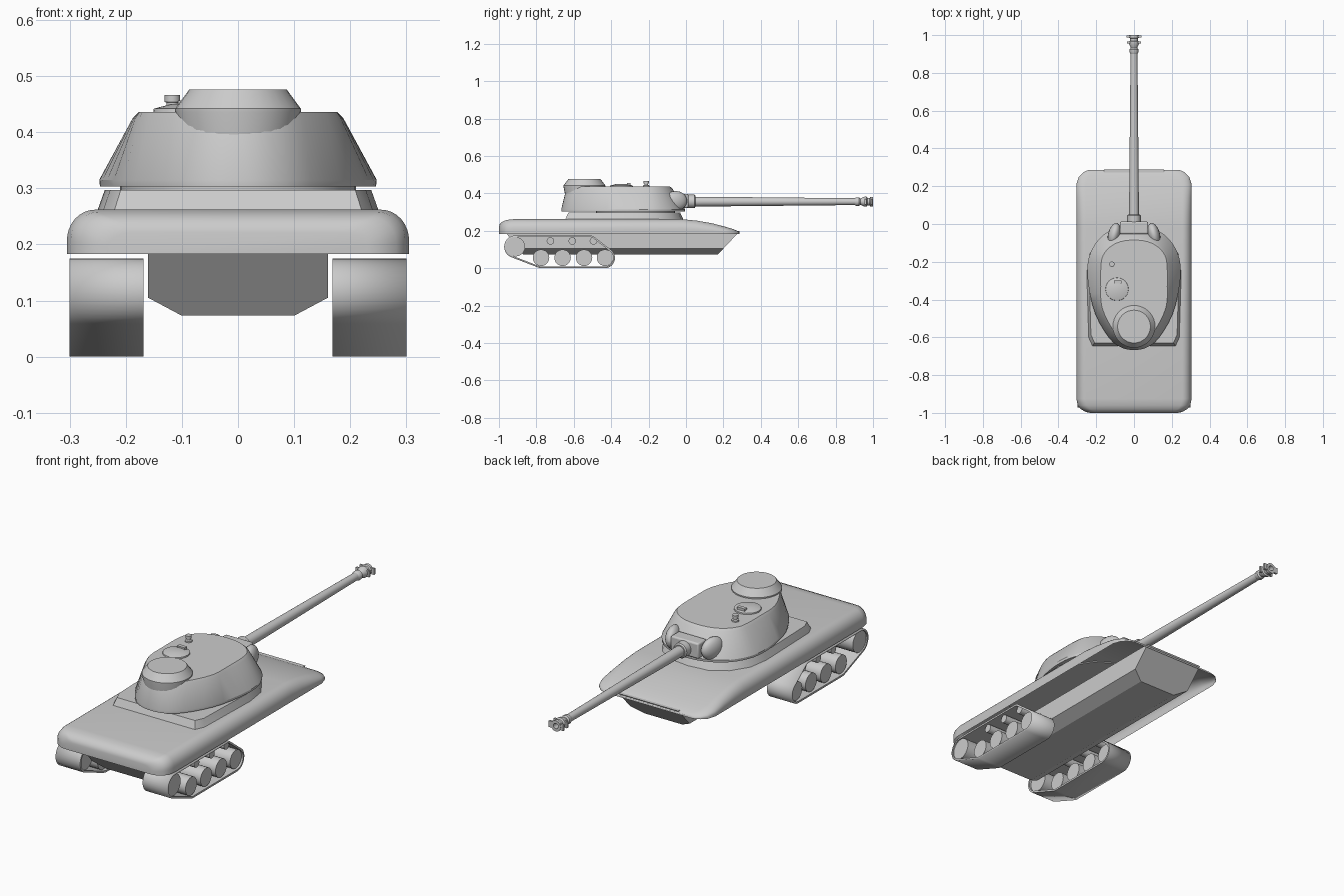
import bpy, math
from mathutils import Vector, Matrix
from mathutils.geometry import convex_hull_2d
import bmesh

if "Cube" in bpy.data.objects:
    bpy.data.objects.remove(bpy.data.objects["Cube"])


def make(name, verts, faces, angle=35):
    me = bpy.data.meshes.new(name)
    bm = bmesh.new()
    vs = [bm.verts.new(v) for v in verts]
    for f in faces:
        bm.faces.new([vs[i] for i in f])
    bmesh.ops.recalc_face_normals(bm, faces=bm.faces)
    bm.to_mesh(me)
    bm.free()
    ob = bpy.data.objects.new(name, me)
    bpy.context.collection.objects.link(ob)
    bpy.ops.object.select_all(action='DESELECT')
    ob.select_set(True)
    bpy.context.view_layer.objects.active = ob
    bpy.ops.object.shade_smooth_by_angle(angle=math.radians(angle))
    return ob


def loft(name, rings, closed=True, caps=True, angle=35):
    n = len(rings[0])
    faces = []
    for k in range(len(rings) - 1):
        for i in range(n if closed else n - 1):
            j = (i + 1) % n
            faces.append((k*n + i, k*n + j, k*n + n + j, k*n + n + i))
    if caps:
        faces += [tuple(range(n)), tuple(range((len(rings) - 1)*n, len(rings)*n))]
    return make(name, [p for r in rings for p in r], faces, angle)


def lathe(name, profile, loc, axis='Z', n=24):
    rot = {'Z': Matrix(), 'Y': Matrix.Rotation(-math.pi/2, 4, 'X'),
           'X': Matrix.Rotation(math.pi/2, 4, 'Y')}[axis]
    rings = [[rot @ Vector((r*math.cos(2*math.pi*i/n), r*math.sin(2*math.pi*i/n), h)) + Vector(loc)
              for i in range(n)] for r, h in profile]
    return loft(name, rings)


def box(name, loc, size, bevel=0.0):
    x, y, z = (s/2 for s in size)
    base = [(-x, -y), (x, -y), (x, y), (-x, y)]
    ob = loft(name, [[(a, b, h) for a, b in base] for h in (-z, z)])
    ob.location = loc
    if bevel:
        m = ob.modifiers.new("bevel", 'BEVEL')
        m.width, m.segments = bevel, 3
    return ob


def smooth(half, steps=3):
    """Closed mirrored outline through half-profile points (Catmull-Rom)."""
    pts = [Vector(p) for p in half + [(-x, y) for x, y in reversed(half[1:-1])]]
    out, n = [], len(pts)
    for i in range(n):
        a, b, c, d = (pts[(i + k) % n] for k in (-1, 0, 1, 2))
        for s in range(steps):
            t = s/steps
            out.append(0.5*(2*b + (c - a)*t + (2*a - 5*b + 4*c - d)*t*t + (3*b - a - 3*c + d)*t**3))
    return out


# Upper hull shell: rounded sections along y, open underneath
stations = [(-1.0, .232, .222), (-.995, .255, .238), (-.98, .282, .25), (-.96, .298, .258),
            (-.925, .305, .262), (-.02, .305, .262), (.06, .305, .254), (.14, .305, .24),
            (.21, .305, .222), (.25, .292, .21), (.272, .27, .201), (.283, .25, .195), (.287, .232, .19)]
rings = []
for y, w, top in stations:
    h = top - .183
    side = [(w - .05*(1 - math.cos(a)), .183 + h*(.3 + .7*math.sin(a)))
            for a in (i*math.pi/16 for i in range(9))]
    side = [(w, .183)] + side
    rings.append([(x, y, z) for x, z in side] + [(-x, y, z) for x, z in reversed(side)])
loft("upper_hull", rings, closed=False)

# Lower hull: chamfered tub with raked ends
tub = [(-.16, .2), (-.16, .105), (-.1, .073), (.1, .073), (.16, .105), (.16, .2)]
loft("lower_hull", [[(x, -.87 - (z - .073)*.8, z) for x, z in tub],
                    [(x, .17 + (z - .073)*.94, z) for x, z in tub]], angle=15)

# Tracks, wheels, rollers
wheels = [(-.775, .056), (-.66, .056), (-.545, .056), (-.433, .056)]
belt = [(-.912, .115, .06), (-.51, .145, .03), (-.435, .055, .055), (-.77, .055, .055)]
samples = [(Vector((y, z)), r, Vector((math.cos(a), math.sin(a))))
           for y, z, r in belt for a in (k*math.pi/18 for k in range(36))]
hull = convex_hull_2d([c + d*r for c, r, d in samples])
for s, side in ((1, "right"), (-1, "left")):
    outer = [samples[i][0] + samples[i][2]*samples[i][1] for i in hull]
    inner = [samples[i][0] + samples[i][2]*(samples[i][1] - .009) for i in hull]
    loop = [(outer, .3), (outer, .168), (inner, .168), (inner, .3), (outer, .3)]
    track = loft(side + "_track", [[(s*x, p.x, p.y) for p in o] for o, x in loop], caps=False)
    bm = bmesh.new()
    bm.from_mesh(track.data)
    bmesh.ops.remove_doubles(bm, verts=bm.verts, dist=1e-5)
    bmesh.ops.recalc_face_normals(bm, faces=bm.faces)
    bm.to_mesh(track.data)
    bm.free()
    for i, (y, z) in enumerate(wheels):
        lathe(f"{side}_wheel_{i}", [(.044, -.055), (.044, .055)], (s*.236, y, z), 'X')
    lathe(side + "_drive_wheel", [(.052, -.058), (.052, .058)], (s*.236, -.912, .115), 'X')
    for i, y in enumerate((-.725, -.608, -.495)):
        lathe(f"{side}_return_roller_{i}", [(.02, -.05), (.02, .05)], (s*.236, y, .146), 'X', 16)

# Turret base plate and ring
half = [(0, -.015), (.1, -.025), (.18, -.075), (.235, -.16), (.25, -.26), (.24, -.6), (.22, -.645), (0, -.645)]
plate = half + [(-x, y) for x, y in reversed(half[1:-1])]
loft("turret_plate", [[(x*k, -.33 + (y + .33)*k, z) for x, y in plate]
                      for k, z in ((1.01, .255), (.95, .297))])
lathe("turret_ring", [(.21, .28), (.21, .32)], (0, -.27, 0), n=40)

# Turret body blended from floor outline to roof outline
low = smooth([(0, -.005), (.085, -.018), (.165, -.06), (.22, -.13), (.245, -.21), (.242, -.32),
              (.205, -.476), (.13, -.605), (.065, -.655), (0, -.667)])
high = smooth([(0, -.085), (.07, -.093), (.125, -.12), (.163, -.165), (.175, -.22), (.176, -.33),
               (.17, -.44), (.115, -.555), (.06, -.615), (0, -.635)])
loft("turret", [[(*a.lerp(b, t), z) for a, b in zip(low, high)]
                for t, z in ((.02, .303), (0, .315), (.84, .425), (1, .436))], angle=25)

# Commander cupola set into the turret rear
lathe("cupola", [(.09, .325), (.112, .436), (.112, .442), (.087, .476)], (0, -.543, 0), n=32)

# Roof fittings
lathe("hatch", [(.062, .43), (.06, .442), (.03, .45)], (-.09, -.345, 0))
box("hatch_block", (-.086, -.307, .45), (.042, .018, .014))
lathe("periscope", [(.017, .43), (.017, .443), (.01, .446), (.01, .453), (.014, .454), (.014, .466)],
      (-.117, -.212, 0), n=16)

# Mantlet with cheeks
box("mantlet", (0, -.02, .36), (.15, .065, .075), .008)
for s, side in ((1, "right"), (-1, "left")):
    prof = [(math.sin(i*math.pi/10) + 1e-3, -math.cos(i*math.pi/10)) for i in range(11)]
    cheek = lathe(side + "_mantlet_cheek", prof, (0, 0, 0), 'Y', 20)
    cheek.scale = (.032, .062, .053)
    cheek.rotation_euler.z = s*.25
    cheek.location = (s*.105, -.055, .36)

# Gun barrel with muzzle brake
lathe("gun_collar", [(.036, -.06), (.036, .045), (.03, .05)], (0, 0, .357), 'Y')
lathe("gun_barrel", [(.026, 0), (.025, .2), (.018, .93)], (0, 0, .356), 'Y')
lathe("muzzle_brake", [(.018, .9), (.023, .91), (.023, .925), (.017, .932), (.02, .94), (.027, .955),
                       (.027, .965), (.02, .97), (.02, .982), (.026, .986), (.026, 1.0), (.013, 1.0),
                       (.013, .96)], (0, 0, .356), 'Y')
for s, side in ((1, "right"), (-1, "left")):
    for i, (x, y) in enumerate(((.027, .96), (.03, .993))):
        box(f"{side}_muzzle_baffle_{i}", (s*x, y, .356), (.018, .01, .03))
